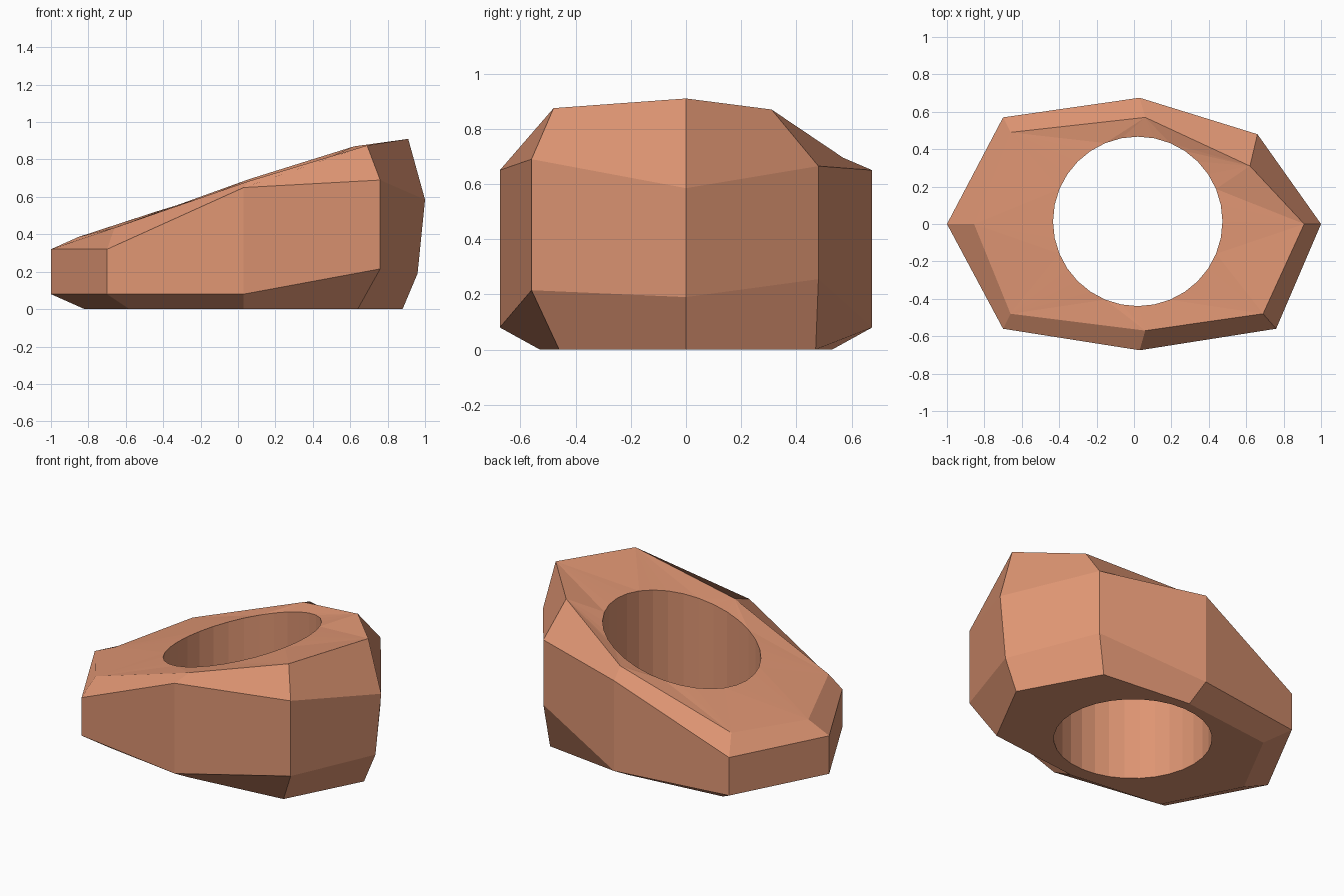
import bpy, bmesh, math

if "Cube" in bpy.data.objects:
    bpy.data.objects.remove(bpy.data.objects["Cube"])

# Four eight-sided rings, starting at the left tip and going round by the front
bottom = [(-.82, 0, 0), (-.58, -.46, 0), (.03, -.53, 0), (.64, -.46, 0),
          (.88, 0, 0), (.62, .47, 0), (.03, .53, 0), (-.58, .46, 0)]
lower = [(-1, 0, .08), (-.7, -.56, .08), (.03, -.675, .08), (.76, -.56, .215),
         (.96, 0, .19), (.66, .48, .255), (.03, .675, .08), (-.7, .57, .08)]
upper = [(-1, 0, .32), (-.7, -.56, .32), (.03, -.675, .65), (.76, -.56, .69),
         (1, 0, .585), (.66, .48, .665), (.03, .675, .65), (-.7, .57, .32)]
top = [(-.855, 0, .385), (-.66, -.48, .435), (.06, -.57, .685), (.69, -.48, .875),
       (.91, 0, .91), (.62, .31, .87), (.06, .57, .695), (-.66, .49, .435)]

HOLE_X, HOLE_Y, HOLE_R, SEGS = .02, .014, .453, 32


def hole_ring(height):
    """Circle of the bore, with z given by a function of x."""
    ring = []
    for k in range(SEGS):
        a = math.pi + 2 * math.pi * k / SEGS
        x = HOLE_X + HOLE_R * math.cos(a)
        ring.append((x, HOLE_Y + HOLE_R * math.sin(a), height(x)))
    return ring


bm = bmesh.new()


def add_ring(points):
    return [bm.verts.new(p) for p in points]


def bridge(a, b):
    n = len(a)
    for i in range(n):
        j = (i + 1) % n
        bm.faces.new((a[i], a[j], b[j], b[i]))


def cap(outer, inner):
    """Fill between the eight-sided rim and the round bore."""
    n, m = len(outer), len(inner)
    step = m // n
    for i in range(n):
        for k in range(step * i - step // 2, step * i + step // 2):
            bm.faces.new((outer[i], inner[(k + 1) % m], inner[k % m]))
        bm.faces.new((outer[i], outer[(i + 1) % n], inner[(step * i + step // 2) % m]))


# Faceted outside
rings = [add_ring(r) for r in (bottom, lower, upper, top)]
for a, b in zip(rings, rings[1:]):
    bridge(a, b)

# Vertical bore, sloping top and flat underside
hole_low = add_ring(hole_ring(lambda x: 0))
hole_high = add_ring(hole_ring(lambda x: .655 + .305 * x))
bridge(hole_high, hole_low)
cap(rings[-1], hole_high)
cap(rings[0], hole_low)

bmesh.ops.recalc_face_normals(bm, faces=bm.faces)
mesh = bpy.data.meshes.new("faceted_stone_ring")
bm.to_mesh(mesh)
bm.free()
stone = bpy.data.objects.new("faceted_stone_ring", mesh)
bpy.context.collection.objects.link(stone)

# Clay colour
clay = bpy.data.materials.new("clay")
clay.diffuse_color = (.73, .30, .17, 1)
clay.use_nodes = True
clay.node_tree.nodes["Principled BSDF"].inputs["Base Color"].default_value = clay.diffuse_color
mesh.materials.append(clay)
